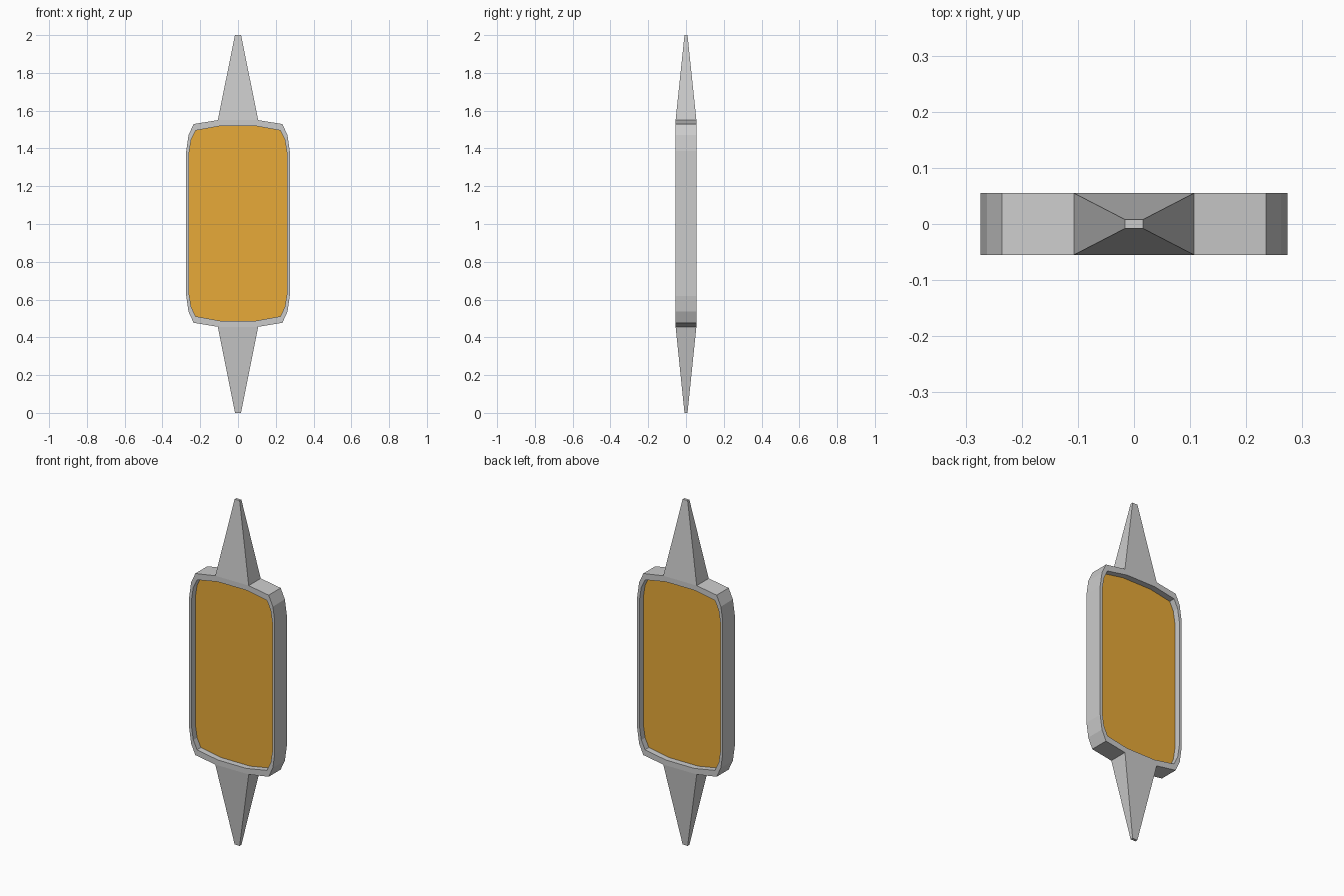
import bpy
import bmesh

if "Cube" in bpy.data.objects:
    bpy.data.objects.remove(bpy.data.objects["Cube"])

MID_Z = 1.003     # height of the frame's centre
HALF_Y = 0.055    # half depth of the frame
PANEL_Y = 0.02    # half depth of the recessed panel


def mirrored_loop(quarter):
    """Mirror a quarter outline (x, z from the centre) into a closed loop."""
    half = quarter + [(x, -z) for x, z in reversed(quarter)]
    full = half + [(-x, z) for x, z in reversed(half)]
    return [(x, z + MID_Z) for x, z in full]


def add_object(name, bm, material=None):
    bmesh.ops.recalc_face_normals(bm, faces=bm.faces)
    mesh = bpy.data.meshes.new(name)
    bm.to_mesh(mesh)
    bm.free()
    if material:
        mesh.materials.append(material)
    obj = bpy.data.objects.new(name, mesh)
    bpy.context.collection.objects.link(obj)
    return obj


def ring(bm, loop, y):
    return [bm.verts.new((x, y, z)) for x, z in loop]


def bridge(bm, a, b):
    n = len(a)
    for i in range(n):
        j = (i + 1) % n
        bm.faces.new((a[i], a[j], b[j], b[i]))


outer = mirrored_loop([(0.107, 0.547), (0.235, 0.526), (0.262, 0.467), (0.274, 0.383)])
inner = mirrored_loop([(0.092, 0.516), (0.224, 0.492), (0.248, 0.442), (0.259, 0.372)])

# frame: four rings bridged into a closed band
bm = bmesh.new()
rings = [ring(bm, outer, -HALF_Y), ring(bm, outer, HALF_Y),
         ring(bm, inner, HALF_Y), ring(bm, inner, -HALF_Y)]
for i in range(4):
    bridge(bm, rings[i], rings[(i + 1) % 4])
add_object("frame", bm)

# panel: amber slab recessed on both sides
amber = bpy.data.materials.new("amber")
amber.diffuse_color = (0.8, 0.4, 0.04, 1)
amber.use_nodes = True
amber.node_tree.nodes["Principled BSDF"].inputs["Base Color"].default_value = amber.diffuse_color
bm = bmesh.new()
front, back = ring(bm, inner, -PANEL_Y), ring(bm, inner, PANEL_Y)
bridge(bm, front, back)
bm.faces.new(front)
bm.faces.new(back)
add_object("panel", bm, amber)

# spikes: tapered four-sided points above and below the frame
for name, base_z, tip_z in (("top_spike", MID_Z + 0.547, 2.0),
                            ("bottom_spike", MID_Z - 0.547, 0.0)):
    bm = bmesh.new()
    base, tip = [[bm.verts.new((sx * hx, sy * hy, z))
                  for sx, sy in ((-1, -1), (1, -1), (1, 1), (-1, 1))]
                 for hx, hy, z in ((0.107, HALF_Y, base_z), (0.016, 0.008, tip_z))]
    bridge(bm, base, tip)
    bm.faces.new(base)
    bm.faces.new(tip)
    add_object(name, bm)
